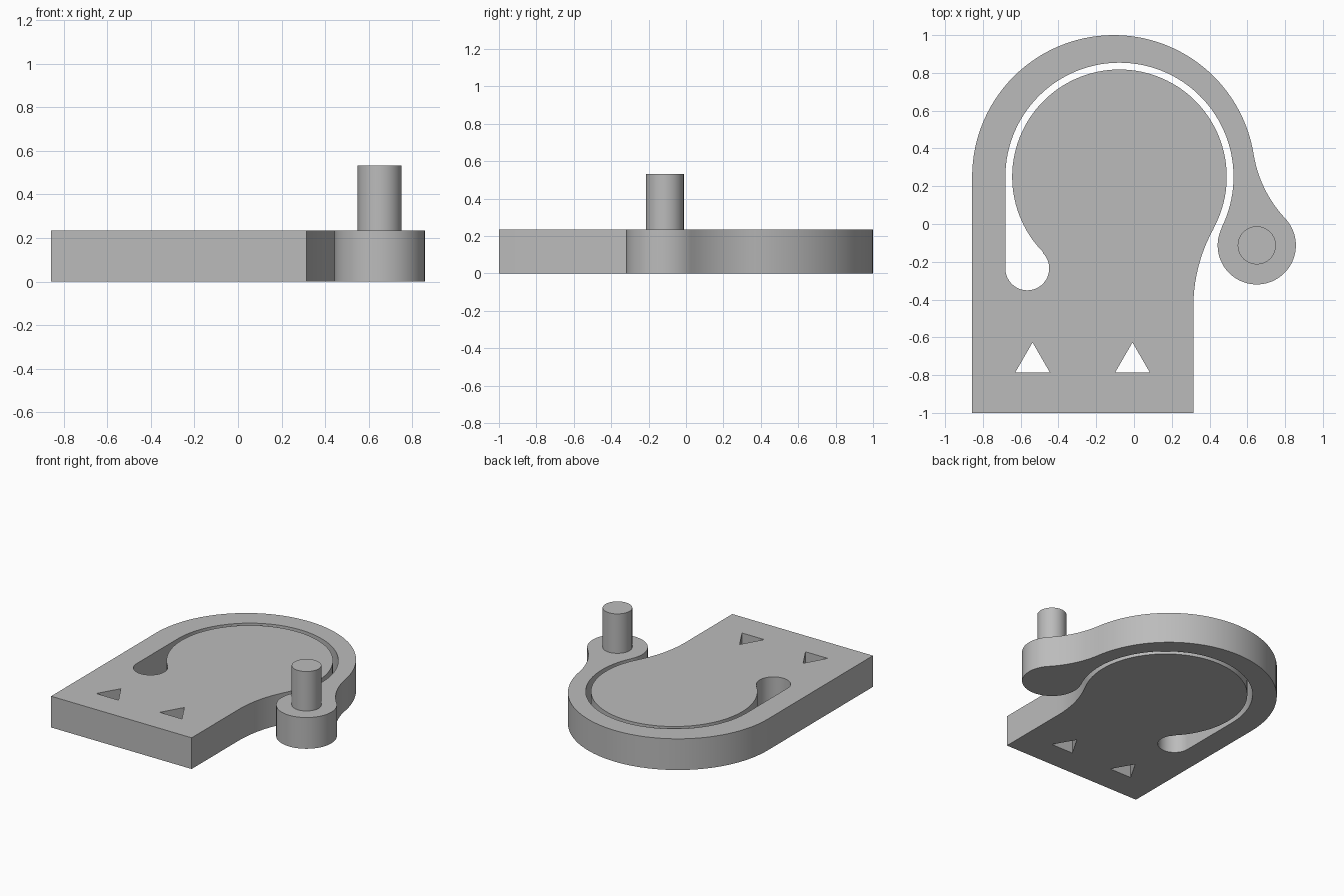
import bpy, bmesh
from math import atan2, cos, sin, degrees, radians, hypot, sqrt, ceil

cube = bpy.data.objects.get("Cube")
if cube:
    bpy.data.objects.remove(cube, do_unlink=True)

THICK, PIN_TOP = 0.235, 0.532
LEFT, RIGHT, BOTTOM = -0.857, 0.314, -1.0

# circle centres and radii: disc, slot around it, slot end, outer rim, knob
DISC, R_DISC, R_SLOT = (-0.077, 0.25), 0.568, 0.604
END, R_END = (-0.565, -0.235), 0.116
RIM, R_RIM = (-0.107, 0.25), 0.75
KNOB, R_KNOB = (0.65, -0.113), 0.207
NECK, R_NECK = (RIGHT + 0.857, -0.44), 0.857
R_FILLET = 0.65

grey = bpy.data.materials.new("grey")
grey.use_nodes = True
colour = (0.5, 0.5, 0.5, 1)
grey.diffuse_color = colour
grey.node_tree.nodes["Principled BSDF"].inputs["Base Color"].default_value = colour


def angle(a, b):
    return degrees(atan2(b[1] - a[1], b[0] - a[0]))


def arc(centre, r, start, end):
    n = max(3, ceil(abs(end - start) / 3))
    steps = [radians(start + (end - start) * i / n) for i in range(n + 1)]
    return [(centre[0] + r * cos(t), centre[1] + r * sin(t)) for t in steps]


def touching_centre(a, ra, b, rb):
    """Centre at distance ra from a and rb from b, on the left of a to b."""
    dx, dy = b[0] - a[0], b[1] - a[1]
    d = hypot(dx, dy)
    along = (ra * ra - rb * rb + d * d) / (2 * d)
    side = sqrt(ra * ra - along * along)
    return (a[0] + (along * dx - side * dy) / d, a[1] + (along * dy + side * dx) / d)


def add_loop(bm, points):
    verts = []
    for x, y in points:
        if not verts or hypot(verts[-1].co.x - x, verts[-1].co.y - y) > 0.001:
            verts.append(bm.verts.new((x, y, 0)))
    for i, v in enumerate(verts):
        bm.edges.new((v, verts[(i + 1) % len(verts)]))


def finish(obj):
    obj.data.materials.append(grey)
    bpy.ops.object.select_all(action='DESELECT')
    obj.select_set(True)
    bpy.context.view_layer.objects.active = obj
    bpy.ops.object.shade_smooth_by_angle(angle=radians(30))


# hooked plate outline, made of tangent arcs
FILLET = touching_centre(RIM, R_RIM + R_FILLET, KNOB, R_KNOB + R_FILLET)
knob_dir = angle(DISC, KNOB)
outline = [(LEFT, BOTTOM), (RIGHT, BOTTOM)]
outline += arc(NECK, R_NECK, 180, angle(NECK, DISC))
outline += arc(DISC, R_DISC, angle(DISC, NECK), angle(DISC, END) + 360)
outline += arc(END, R_END, angle(END, DISC), -180)
outline += arc(DISC, R_SLOT, 180, knob_dir)
outline += arc(KNOB, R_KNOB, knob_dir + 180, angle(KNOB, FILLET) + 360)
outline += arc(FILLET, R_FILLET, angle(FILLET, KNOB) % 360, angle(FILLET, RIM) % 360)
outline += arc(RIM, R_RIM, angle(RIM, FILLET), 180)

# plate with two triangular through holes
bm = bmesh.new()
add_loop(bm, outline)
for x in (-0.537, -0.008):
    add_loop(bm, [(x + 0.107 * cos(radians(a)), -0.734 + 0.107 * sin(radians(a)))
                  for a in (90, 210, 330)])
bmesh.ops.triangle_fill(bm, edges=bm.edges[:], use_beauty=True)
caps = bmesh.ops.extrude_face_region(bm, geom=bm.faces[:], use_keep_orig=True)
top = [g for g in caps["geom"] if isinstance(g, bmesh.types.BMVert)]
bmesh.ops.translate(bm, verts=top, vec=(0, 0, THICK))
bmesh.ops.recalc_face_normals(bm, faces=bm.faces[:])
mesh = bpy.data.meshes.new("hook_plate")
bm.to_mesh(mesh)
bm.free()
plate = bpy.data.objects.new("hook_plate", mesh)
bpy.context.collection.objects.link(plate)
finish(plate)

# upright pin on the knob
bpy.ops.mesh.primitive_cylinder_add(vertices=64, radius=0.101, depth=PIN_TOP - THICK,
                                    location=(*KNOB, (PIN_TOP + THICK) / 2))
pin = bpy.context.object
pin.name = "pin"
finish(pin)
